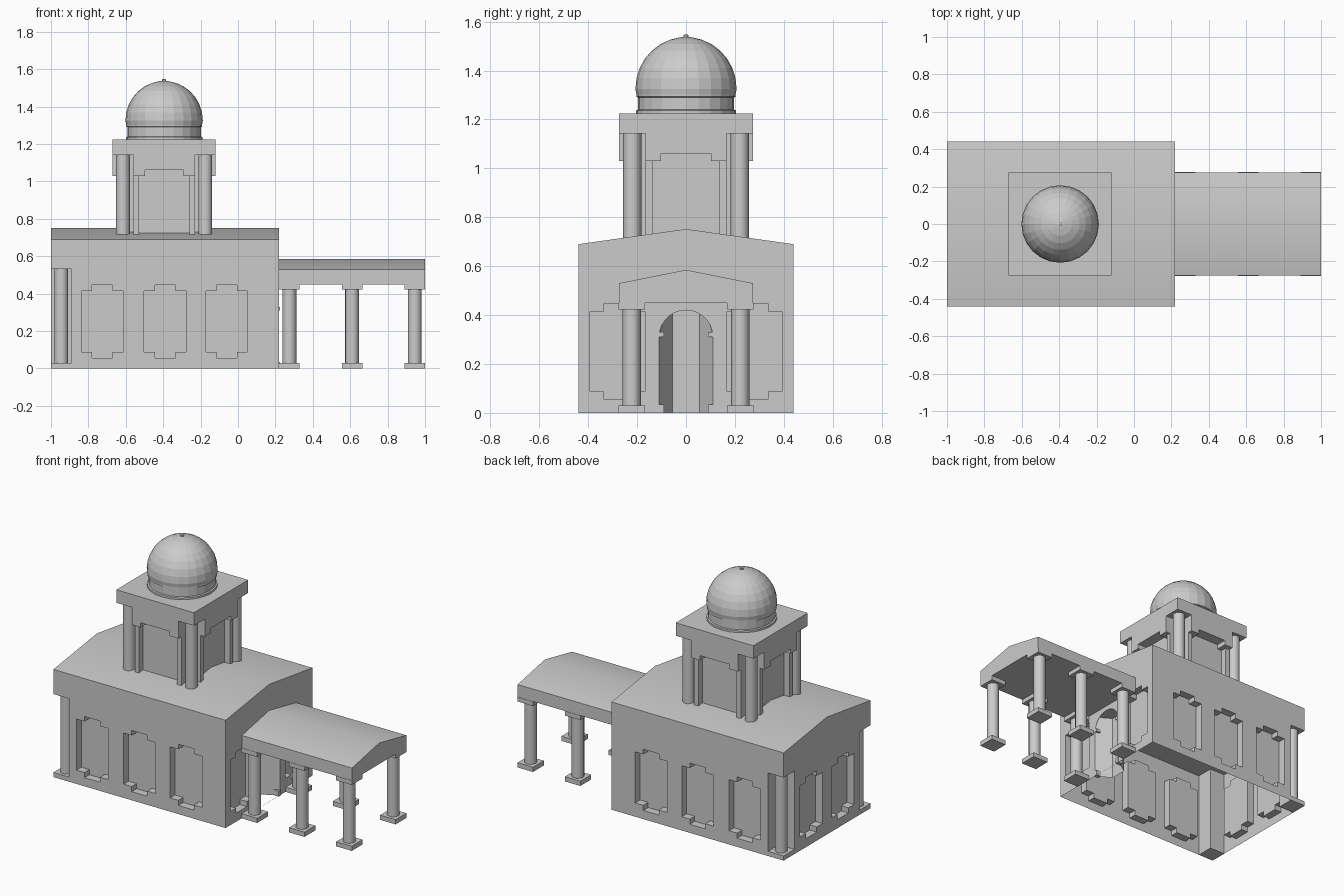
import bpy, bmesh, math
from mathutils import Matrix, Vector

if "Cube" in bpy.data.objects:
    bpy.data.objects.remove(bpy.data.objects["Cube"])

TX = -0.395          # tower centre in x


def finish(name, bm, smooth=False):
    me = bpy.data.meshes.new(name)
    bm.to_mesh(me)
    bm.free()
    ob = bpy.data.objects.new(name, me)
    bpy.context.collection.objects.link(ob)
    if smooth:
        bpy.ops.object.select_all(action='DESELECT')
        ob.select_set(True)
        bpy.context.view_layer.objects.active = ob
        bpy.ops.object.shade_smooth_by_angle(angle=math.radians(40))
    return ob


def box(bm, x0, x1, y0, y1, z0, z1):
    m = Matrix.Translation(((x0 + x1) / 2, (y0 + y1) / 2, (z0 + z1) / 2))
    m = m @ Matrix.Diagonal((x1 - x0, y1 - y0, z1 - z0, 1))
    bmesh.ops.create_cube(bm, size=1, matrix=m)


def wall(name, turn, off, u0, u1, z1, holes=(), depth=0.05, caps=True):
    """Upright sheet facing -y at distance off, with recessed holes, turned about z."""
    bm = bmesh.new()
    edges, loops = [], []
    for pts in [[(u0, 0), (u1, 0), (u1, z1), (u0, z1)], *holes]:
        vs = [bm.verts.new((u, -off, z)) for u, z in pts]
        edges += [bm.edges.new((vs[i - 1], vs[i])) for i in range(len(vs))]
        loops.append(vs)
    bmesh.ops.triangle_fill(bm, use_beauty=True, use_dissolve=False,
                            edges=edges, normal=(0, -1, 0))
    if caps:
        for vs in loops[1:]:
            back = [bm.verts.new(v.co + Vector((0, depth, 0))) for v in vs]
            for i in range(len(vs)):
                bm.faces.new((vs[i - 1], vs[i], back[i], back[i - 1]))
            bm.faces.new(back)
    bmesh.ops.recalc_face_normals(bm, faces=bm.faces[:])
    bm.faces.ensure_lookup_table()
    bm.normal_update()
    if bm.faces[0].normal.y > 0:
        bmesh.ops.reverse_faces(bm, faces=bm.faces[:])
    bm.transform(Matrix.Rotation(math.radians(turn), 4, 'Z'))
    return finish(name, bm)


def window(c):
    """Rectangle with square-notched corners, centred on c."""
    a, b = 0.055, 0.112
    q = [(a, .055), (a, .088), (b, .088), (b, .415), (a, .415), (a, .447)]
    return [(c + u, z) for u, z in q] + [(c - u, z) for u, z in reversed(q)]


def gable(name, x0, x1, w, z0, z1, z2):
    prof = [(-w, z0), (w, z0), (w, z1), (0, z2), (-w, z1)]
    bm = bmesh.new()
    f = bm.faces.new([bm.verts.new((x0, y, z)) for y, z in prof])
    r = bmesh.ops.extrude_face_region(bm, geom=[f])
    vs = [g for g in r['geom'] if isinstance(g, bmesh.types.BMVert)]
    bmesh.ops.translate(bm, verts=vs, vec=(x1 - x0, 0, 0))
    bmesh.ops.recalc_face_normals(bm, faces=bm.faces[:])
    finish(name, bm, smooth=True)


def column(name, x, y, z0, z1, base=True):
    bm = bmesh.new()
    h, r = 0.055, 0.037
    b = 0.03 if base else 0
    bmesh.ops.create_cone(bm, cap_ends=True, segments=16, radius1=r, radius2=r,
                          depth=z1 - z0 - b - .028,
                          matrix=Matrix.Translation((x, y, (z0 + b + z1 - .028) / 2)))
    box(bm, x - h, x + h, y - h, y + h, z1 - 0.028, z1)
    if base:
        box(bm, x - h, x + h, y - h, y + h, z0, z0 + b)
    finish(name, bm, smooth=True)


# Hall walls: open shell with window recesses and notched rear corners
centres = (-0.725, -0.39, -0.06)
wall("hall_front_wall", 0, .44, -.89, .22, .56, [window(c) for c in centres])
wall("hall_back_wall", 180, .44, -.22, .89, .56, [window(-c) for c in centres])
wall("hall_left_wall", 270, 1.0, -.33, .33, .56, [window(-.16), window(.16)])
wall("corner_notch", 0, .33, -1, -.89, .56)
wall("corner_notch", 180, .33, .89, 1, .56)
for s in (-1, 1):
    lo, hi = sorted((s * .33, s * .44))
    wall("corner_notch", 270, .89, lo, hi, .56)

# Entrance wall: an arched opening between two wall sections with windows
n = 14
arch = [(-.11, .001)] + [(-.11 * math.cos(math.pi * i / n), .31 + .11 * math.sin(math.pi * i / n))
                         for i in range(n + 1)] + [(.11, .001)]
wall("entrance_wall", 90, .22, -.15, .15, .56, [arch], caps=False)
for s in (-1, 1):
    lo, hi = sorted((s * .15, s * .44))
    wall("entrance_side_wall", 90, .22, lo, hi, .56, [window(s * .28)])

# Three-sided niche behind the arch, with plinths and imposts on its jambs
bm = bmesh.new()
plan = [(.22 - .11 * math.sin(a), .11 * math.cos(a)) for a in [i * math.pi / 3 for i in range(4)]]
low = [bm.verts.new((x, y, 0)) for x, y in plan]
top = [bm.verts.new((x, y, .42)) for x, y in plan]
for i in range(3):
    bm.faces.new((low[i], low[i + 1], top[i + 1], top[i]))
bm.faces.new(top)
finish("entrance_niche", bm)
bm = bmesh.new()
for s in (-1, 1):
    lo, hi = sorted((s * .09, s * .115))
    for z0, z1 in ((0, .035), (.31, .33)):
        box(bm, .19, .225, lo, hi, z0, z1)
finish("entrance_trim", bm)

# Roofs
gable("hall_roof", -1, .22, .44, .56, .69, .752)
gable("portico_roof", .22, 1, .275, .45, .53, .585)

# Columns of hall, portico and tower
for s in (-1, 1):
    column("hall_column", -.945, s * .385, 0, .56)
    for x in (.275, .61, .945):
        column("portico_column", x, s * .222, 0, .45)
    for t in (-1, 1):
        column("tower_column", TX + t * .22, s * .22, .69, 1.17, base=False)

# Tower: core plus four identical sides of panel, jambs and stepped lintel
bm = bmesh.new()
box(bm, -.165, .165, -.165, .165, .69, 1.17)
for k in range(4):
    side = bmesh.new()
    box(side, -.165, .165, -.205, -.16, .69, 1.17)
    box(side, -.165, .165, -.275, -.2, 1.06, 1.17)
    for s in (-1, 1):
        lo, hi = sorted((s * .135, s * .165))
        box(side, lo, hi, -.245, -.2, .69, 1.03)
        lo, hi = sorted((s * .103, s * .165))
        box(side, lo, hi, -.275, -.2, 1.03, 1.06)
    side.transform(Matrix.Rotation(k * math.pi / 2, 4, 'Z'))
    me = bpy.data.meshes.new("tower_side")
    side.to_mesh(me)
    side.free()
    bm.from_mesh(me)
    bpy.data.meshes.remove(me)
bm.transform(Matrix.Translation((TX, 0, 0)))
finish("tower_walls", bm)
bm = bmesh.new()
box(bm, TX - .275, TX + .275, -.275, .275, 1.17, 1.225)
finish("tower_cornice", bm)

# Dome with drum, ring moulding and finial, lathed from a profile
prof = [(0, 1.22), (.205, 1.22), (.205, 1.237), (.196, 1.24), (.196, 1.29), (.203, 1.293), (.203, 1.303)]
prof += [(.207 * math.cos(a), 1.325 + .212 * math.sin(a))
         for a in [math.radians(d) for d in (0, 12, 24, 36, 48, 60, 72, 82)]]
prof += [(.01, 1.538), (.01, 1.546), (0, 1.548)]
bm = bmesh.new()
vs = [bm.verts.new((r, 0, z)) for r, z in prof]
es = [bm.edges.new(p) for p in zip(vs, vs[1:])]
bmesh.ops.spin(bm, geom=vs + es, cent=(0, 0, 0), axis=(0, 0, 1), angle=2 * math.pi, steps=24)
bmesh.ops.remove_doubles(bm, verts=bm.verts[:], dist=1e-4)
bmesh.ops.recalc_face_normals(bm, faces=bm.faces[:])
bm.transform(Matrix.Translation((TX, 0, 0)))
finish("dome", bm)
